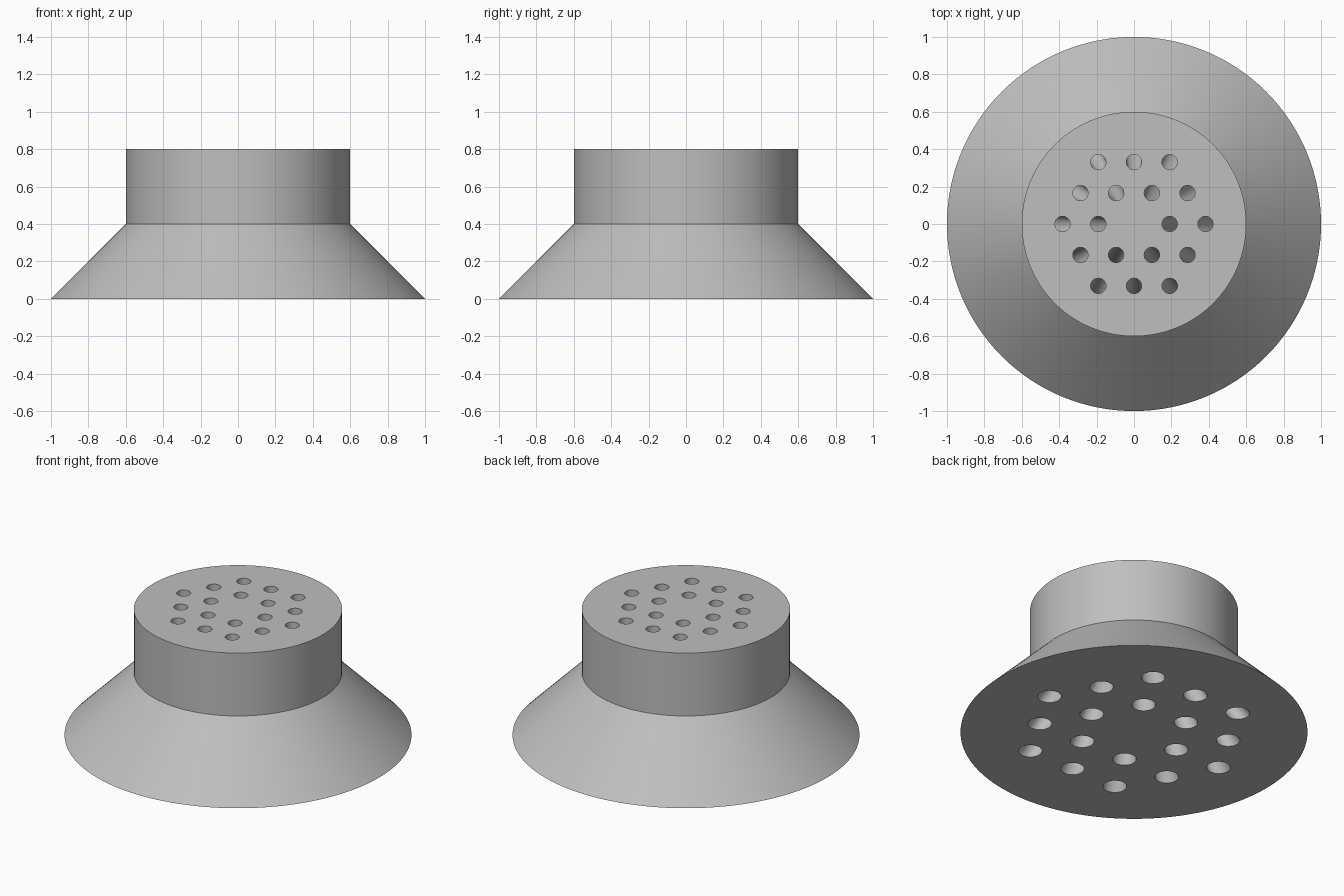
import bpy
import bmesh
import math

if "Cube" in bpy.data.objects:
    bpy.data.objects.remove(bpy.data.objects["Cube"])

NECK_R, TOP_Z, MID_Z = 0.6, 0.8, 0.4
FLARE = 1 / NECK_R            # the whole section widens by this towards the base
PITCH, HOLE_R = 0.191, 0.041


def circle(cx, cy, r, n):
    return [(cx + r * math.cos(2 * math.pi * i / n),
             cy + r * math.sin(2 * math.pi * i / n)) for i in range(n)]


# Hexagonal hole pattern without its centre
centres = []
for row in range(-2, 3):
    count = 5 - abs(row)
    for k in range(count):
        x, y = (k - (count - 1) / 2) * PITCH, row * PITCH * math.sqrt(3) / 2
        if math.hypot(x, y) > 0.01:
            centres.append((x, y))

section = [circle(0, 0, NECK_R, 128)] + [circle(x, y, HOLE_R, 32) for x, y in centres]

# Section extruded from flared base to neck to top
bm = bmesh.new()
caps = {0: [], 2: []}
for outline in section:
    n = len(outline)
    rings = [[bm.verts.new((x * s, y * s, z)) for x, y in outline]
             for z, s in ((0, FLARE), (MID_Z, 1), (TOP_Z, 1))]
    for low, high in zip(rings, rings[1:]):
        for i in range(n):
            j = (i + 1) % n
            bm.faces.new((low[i], low[j], high[j], high[i]))
    for level in caps:
        ring = rings[level]
        caps[level] += [bm.edges.get((ring[i], ring[(i + 1) % n])) for i in range(n)]

# Perforated base and top faces
for level, edges in caps.items():
    bmesh.ops.triangle_fill(bm, edges=edges, use_beauty=True,
                            normal=(0, 0, 1 if level else -1))
bmesh.ops.recalc_face_normals(bm, faces=bm.faces)

mesh = bpy.data.meshes.new("perforated_nozzle")
bm.to_mesh(mesh)
bm.free()
body = bpy.data.objects.new("perforated_nozzle", mesh)
bpy.context.collection.objects.link(body)

grey = bpy.data.materials.new("light grey")
grey.diffuse_color = (0.52, 0.52, 0.52, 1)
grey.use_nodes = True
grey.node_tree.nodes["Principled BSDF"].inputs["Base Color"].default_value = grey.diffuse_color
mesh.materials.append(grey)

bpy.context.view_layer.objects.active = body
body.select_set(True)
bpy.ops.object.shade_smooth_by_angle(angle=math.radians(12))
